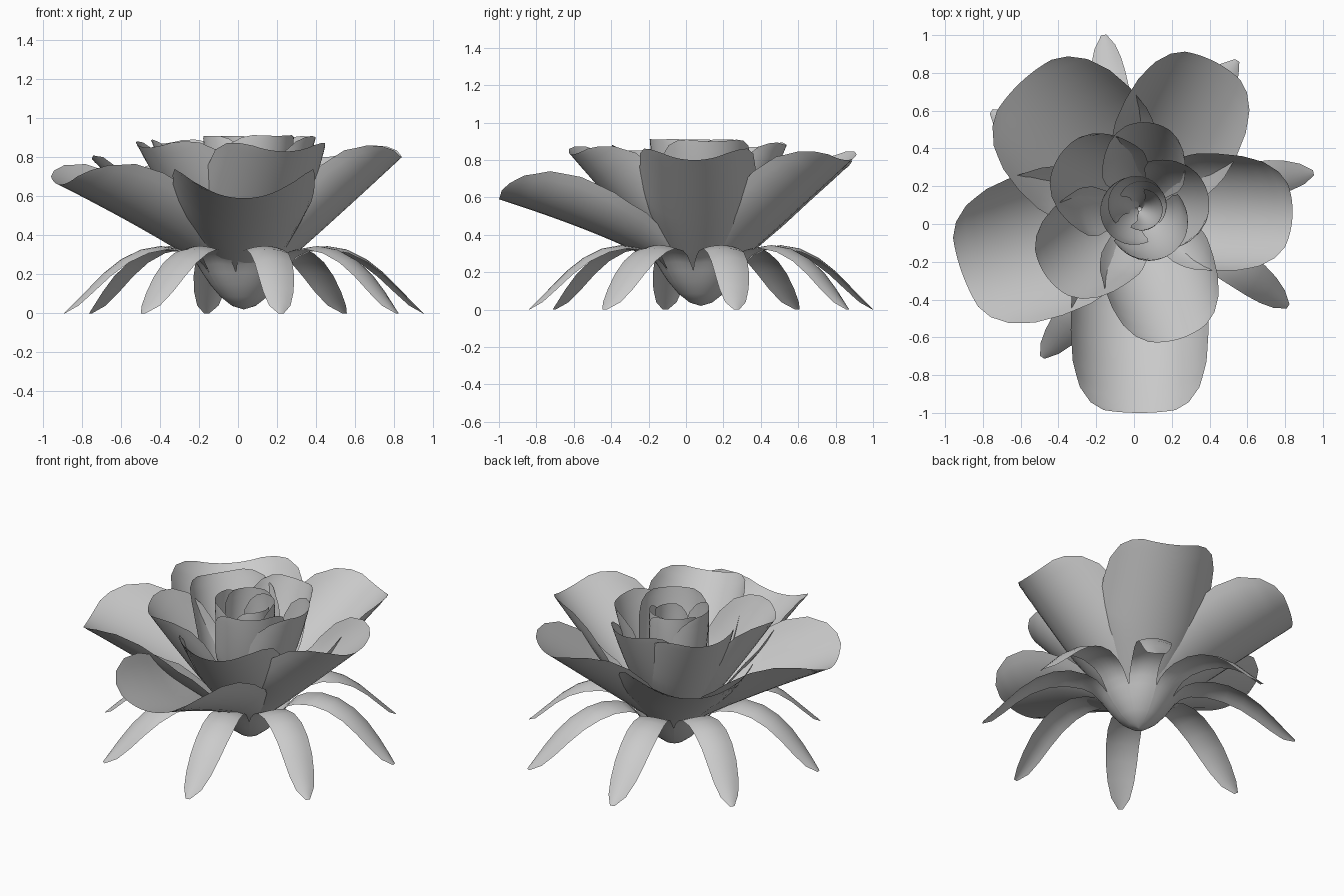
import bpy
import math
from mathutils import Vector

cube = bpy.data.objects.get("Cube")
if cube:
    bpy.data.objects.remove(cube, do_unlink=True)

CENTRE = Vector((0.03, 0.08, 0))

grey = bpy.data.materials.new("soft grey")
grey.use_nodes = True
grey.diffuse_color = (0.6, 0.6, 0.6, 1)
grey.node_tree.nodes["Principled BSDF"].inputs["Base Color"].default_value = (0.6, 0.6, 0.6, 1)


def interp(points, t):
    """Piecewise linear lookup in a short list of (position, value)."""
    for (a, va), (b, vb) in zip(points, points[1:]):
        if t <= b:
            return va + (vb - va) * (t - a) / (b - a)
    return points[-1][1]


def sheet(name, rows, cols, surface, angle):
    """Smooth open sheet from surface(i, u), turned about the flower axis."""
    ca, sa = math.cos(angle), math.sin(angle)
    verts, faces = [], []
    for i in range(rows):
        for j in range(cols):
            r, side, z = surface(i, 2 * j / (cols - 1) - 1)
            verts.append(CENTRE + Vector((r * ca - side * sa, r * sa + side * ca, z)))
    for i in range(rows - 1):
        for j in range(cols - 1):
            a = i * cols + j
            faces.append((a, a + 1, a + cols + 1, a + cols))
    mesh = bpy.data.meshes.new(name)
    mesh.from_pydata(verts, [], faces)
    mesh.materials.append(grey)
    mesh.shade_smooth()
    obj = bpy.data.objects.new(name, mesh)
    bpy.context.collection.objects.link(obj)


# Sepals: joined into a cup at the base, arching out to blunt tips
# (radius, height, half width)
SEPAL = [(0.0, 0.02, 0), (0.06, 0.038, 0), (0.12, 0.085, 0), (0.175, 0.15, 0),
         (0.215, 0.21, 0), (0.24, 0.255, 0.086), (0.28, 0.3, 0.086), (0.34, 0.33, 0.09),
         (0.44, 0.345, 0.098), (0.54, 0.328, 0.102), (0.64, 0.28, 0.1), (0.73, 0.21, 0.094),
         (0.81, 0.13, 0.08), (0.88, 0.06, 0.056), (0.94, 0.0, 0.014)]


def sepal_point(i, u):
    r, z, half = SEPAL[i]
    if half == 0:
        a = u * math.pi / 8
        return r * math.cos(a), r * math.sin(a), z
    # each blade bows slightly sideways between cup and tip
    bow = 0.025 * math.sin(math.pi * (r - 0.24) / 0.7)
    a = (u * half + bow) / r
    return r * math.cos(a), r * math.sin(a), max(0, z - 0.02 * u * u * min(1, r / 0.5))


for k in range(8):
    sheet(f"sepal_{k + 1}", len(SEPAL), 7, sepal_point, math.radians(11.7 + 45 * k))

# Petals: a trough whose width swells towards a rounded tip
OUTLINE = [(0, 0.16), (0.25, 0.48), (0.5, 0.85), (0.65, 0.97), (0.78, 1),
           (0.88, 0.94), (0.95, 0.78), (0.985, 0.6), (1, 0.42)]
ROWS = [0, 0.08, 0.17, 0.25, 0.34, 0.42, 0.5, 0.58, 0.65, 0.72, 0.78, 0.84,
        0.88, 0.92, 0.95, 0.985, 1]


def petal(name, angle, tip_r, tip_z, half, wrap, ctrl):
    start, mid, tip = Vector((0.01, 0.09)), Vector(ctrl), Vector((tip_r, tip_z))
    wrap = math.radians(wrap)
    radius = half / math.sin(min(wrap, math.pi / 2))

    def point(i, u):
        t = ROWS[i]
        p = start * (1 - t) ** 2 + mid * 2 * t * (1 - t) + tip * t * t
        d = ((mid - start) * (1 - t) + (tip - mid) * t).normalized()
        curve = radius * min(1, 0.3 + 0.7 * t / 0.6)
        a = u * interp(OUTLINE, t) * radius * wrap / curve
        lift = curve * (1 - math.cos(a))
        return p.x - d.y * lift, curve * math.sin(a), p.y + d.x * lift

    sheet(name, len(ROWS), 17, point, math.radians(angle))


# (direction, tip radius, tip height, half width, wrap angle, curve control)
OUTER = [(-90, 1.08, 0.59, 0.365, 70, (0.21, 0.31)),
         (200, 1.0, 0.66, 0.39, 63, (0.22, 0.29)),
         (133, 0.92, 0.73, 0.40, 61, (0.23, 0.28)),
         (63, 0.875, 0.80, 0.33, 63, (0.23, 0.27)),
         (-2.5, 0.81, 0.80, 0.31, 76, (0.23, 0.26))]
MIDDLE = [(-73, 0.72, 0.83, 0.30, 74, (0.23, 0.28)),
          (216, 0.61, 0.85, 0.28, 76, (0.24, 0.3)),
          (147, 0.51, 0.87, 0.27, 76, (0.24, 0.32)),
          (84, 0.46, 0.88, 0.22, 78, (0.24, 0.34)),
          (10, 0.37, 0.90, 0.24, 80, (0.24, 0.36))]
INNER = [(-54, 0.29, 0.91, 0.21, 85, (0.24, 0.4)),
         (200, 0.21, 0.91, 0.18, 90, (0.21, 0.4)),
         (125, 0.18, 0.91, 0.15, 95, (0.19, 0.42)),
         (55, 0.15, 0.90, 0.13, 100, (0.17, 0.42)),
         (-20, 0.12, 0.88, 0.11, 105, (0.14, 0.42))]

for ring, table in (("outer", OUTER), ("middle", MIDDLE), ("inner", INNER)):
    for k, row in enumerate(table):
        petal(f"{ring}_petal_{k + 1}", *row)
